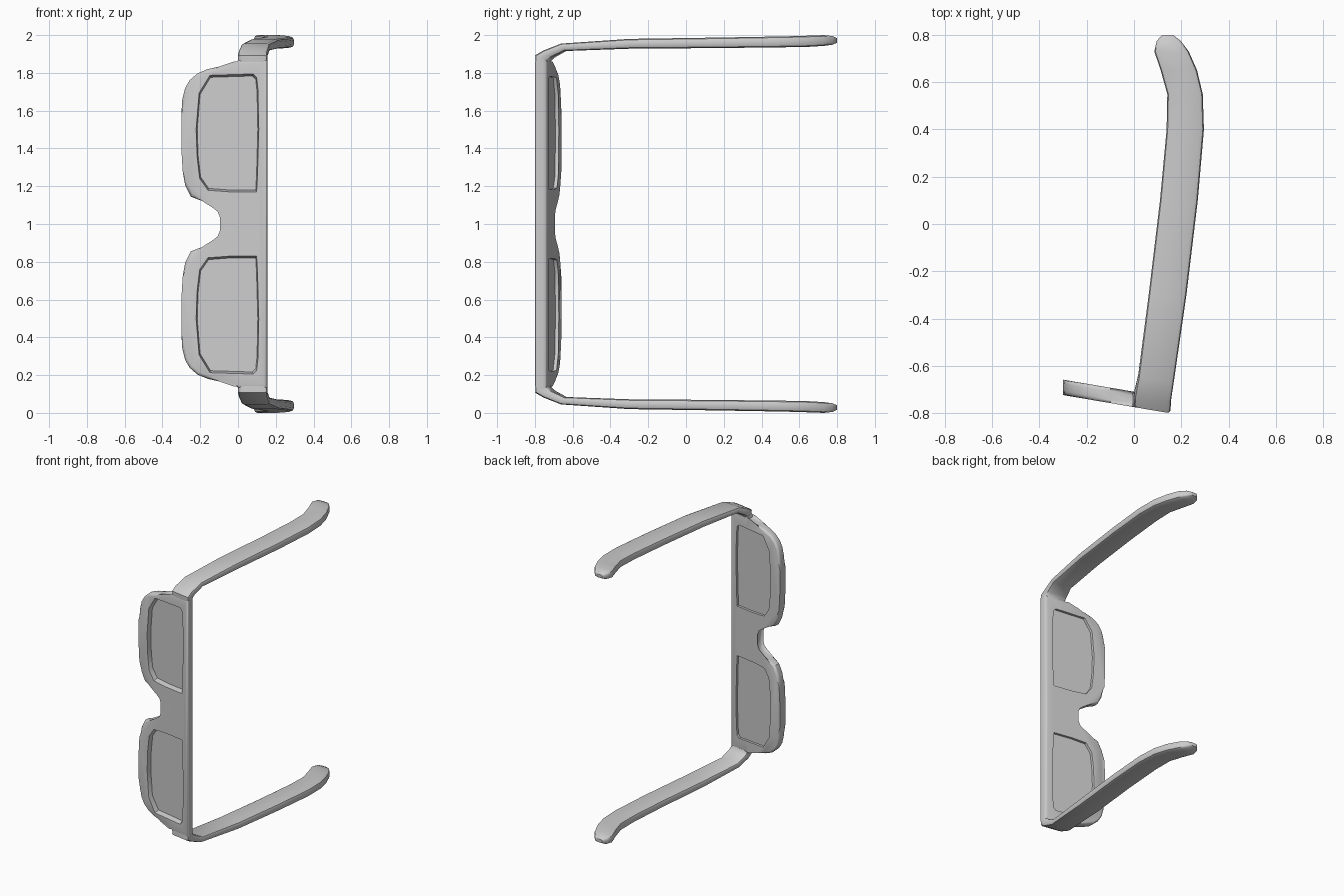
import bpy, bmesh
from mathutils import Vector

if "Cube" in bpy.data.objects:
    bpy.data.objects.remove(bpy.data.objects["Cube"])

TILT = -0.17            # lean of the front (y change per x)
FRONT, BACK = -0.775, -0.71


def make_object(name, bm):
    bmesh.ops.recalc_face_normals(bm, faces=bm.faces)
    me = bpy.data.meshes.new(name)
    bm.to_mesh(me)
    bm.free()
    ob = bpy.data.objects.new(name, me)
    ob.location.z = 1.0          # symmetry plane
    bpy.context.collection.objects.link(ob)
    return ob


def loft(bm, rings):
    vs = [[bm.verts.new(p) for p in r] for r in rings]
    n = len(vs[0])
    for a, b in zip(vs, vs[1:]):
        for i in range(n):
            bm.faces.new((a[i], a[(i + 1) % n], b[(i + 1) % n], b[i]))
    return [bm.faces.new(vs[0]), bm.faces.new(vs[-1])]


def plate(outline, y, scale=1.0):
    """Outline (x, z) placed on the tilted front at depth y."""
    cx = sum(p[0] for p in outline) / len(outline)
    cz = sum(p[1] for p in outline) / len(outline)
    pts = [(cx + (x - cx) * scale, cz + (z - cz) * scale) for x, z in outline]
    return [(x, y + TILT * x, z) for x, z in pts]


def finish(ob, angle=0.7):
    bpy.ops.object.select_all(action='DESELECT')
    ob.select_set(True)
    bpy.context.view_layer.objects.active = ob
    for m in list(ob.modifiers):
        bpy.ops.object.modifier_apply(modifier=m.name)
    bpy.ops.object.shade_smooth_by_angle(angle=angle)


def mirror(ob):
    m = ob.modifiers.new("Mirror", 'MIRROR')
    m.use_axis = (False, False, True)


# Lens opening, upper half (z measured from the bridge)
lens_shape = [(-0.145, .775), (0.075, .782), (0.093, .765), (0.1, .70), (0.104, .5),
              (0.097, .25), (0.093, .182), (-0.05, .182), (-0.155, .19),
              (-0.197, .25), (-0.21, .36), (-0.215, .5), (-0.20, .685)]

# Front frame
half = [(0.155, .87), (0.0, .87), (-0.005, .848), (-0.03, .84), (-0.10, .833),
        (-0.16, .82), (-0.215, .797), (-0.255, .762), (-0.28, .72), (-0.295, .66),
        (-0.30, .58), (-0.30, .40), (-0.293, .28), (-0.28, .205), (-0.25, .145),
        (-0.19, .122), (-0.125, .10), (-0.095, .077), (-0.08, .04)]
outline = half + [(x, -z) for x, z in reversed(half)]
bm = bmesh.new()
caps = loft(bm, [plate(outline, FRONT), plate(outline, BACK)])
bmesh.ops.bevel(bm, geom=list({e for f in caps for e in f.edges}), offset=0.018,
                segments=3, profile=0.5, affect='EDGES', clamp_overlap=True)
frame = make_object("front_frame", bm)

# Cutter for both openings, flared to the front
bm = bmesh.new()
loft(bm, [plate(lens_shape, FRONT - 0.03, 1.07), plate(lens_shape, BACK - 0.025),
          plate(lens_shape, BACK + 0.03)])
cutter = make_object("opening_cutter", bm)
cutter.hide_render = True
mirror(cutter)
finish(cutter)
b = frame.modifiers.new("Openings", 'BOOLEAN')
b.operation = 'DIFFERENCE'
b.solver = 'EXACT'
b.object = cutter
finish(frame)
bpy.data.objects.remove(cutter)

# Lenses
bm = bmesh.new()
loft(bm, [plate(lens_shape, BACK - 0.030, 1.03), plate(lens_shape, BACK - 0.018, 1.03)])
lenses = make_object("lenses", bm)
mirror(lenses)
finish(lenses)

# Temples: outer (y, z), inner (y, z), low x, high x, lean
sections = [
    ((-.773, .84), (-.712, .84), .002, .153, TILT),
    ((-.775, .893), (-.71, .862), .0, .155, TILT),
    ((-.735, .918), (-.69, .882), .002, .157, -.15),
    ((-.65, .955), (-.63, .916), .018, .17, -.08),
    ((-.30, .98), (-.30, .928), .062, .222, 0),
    ((.10, .986), (.10, .931), .11, .27, 0),
    ((.40, .991), (.40, .934), .138, .296, 0),
    ((.55, .994), (.55, .936), .141, .291, 0),
    ((.65, .997), (.65, .938), .113, .267, 0),
    ((.73, 1.0), (.73, .943), .086, .232, 0),
    ((.775, .995), (.775, .949), .096, .198, 0),
    ((.80, .983), (.80, .96), .12, .165, 0),
]
# Rounded cross-section: (position across x, position through thickness)
profile = [(0, .3), (.03, .1), (.12, 0), (.88, 0), (.97, .1), (1, .3),
           (1, .7), (.97, .9), (.88, 1), (.12, 1), (.03, .9), (0, .7)]
rings = []
for out, inn, lo, hi, lean in sections:
    ring = []
    for u, v in profile:
        x = lo + (hi - lo) * u
        p = Vector(out).lerp(Vector(inn), v)
        ring.append((x, p.x + lean * x, p.y))
    rings.append(ring)
bm = bmesh.new()
loft(bm, rings)
temples = make_object("temples", bm)
mirror(temples)
finish(temples)
